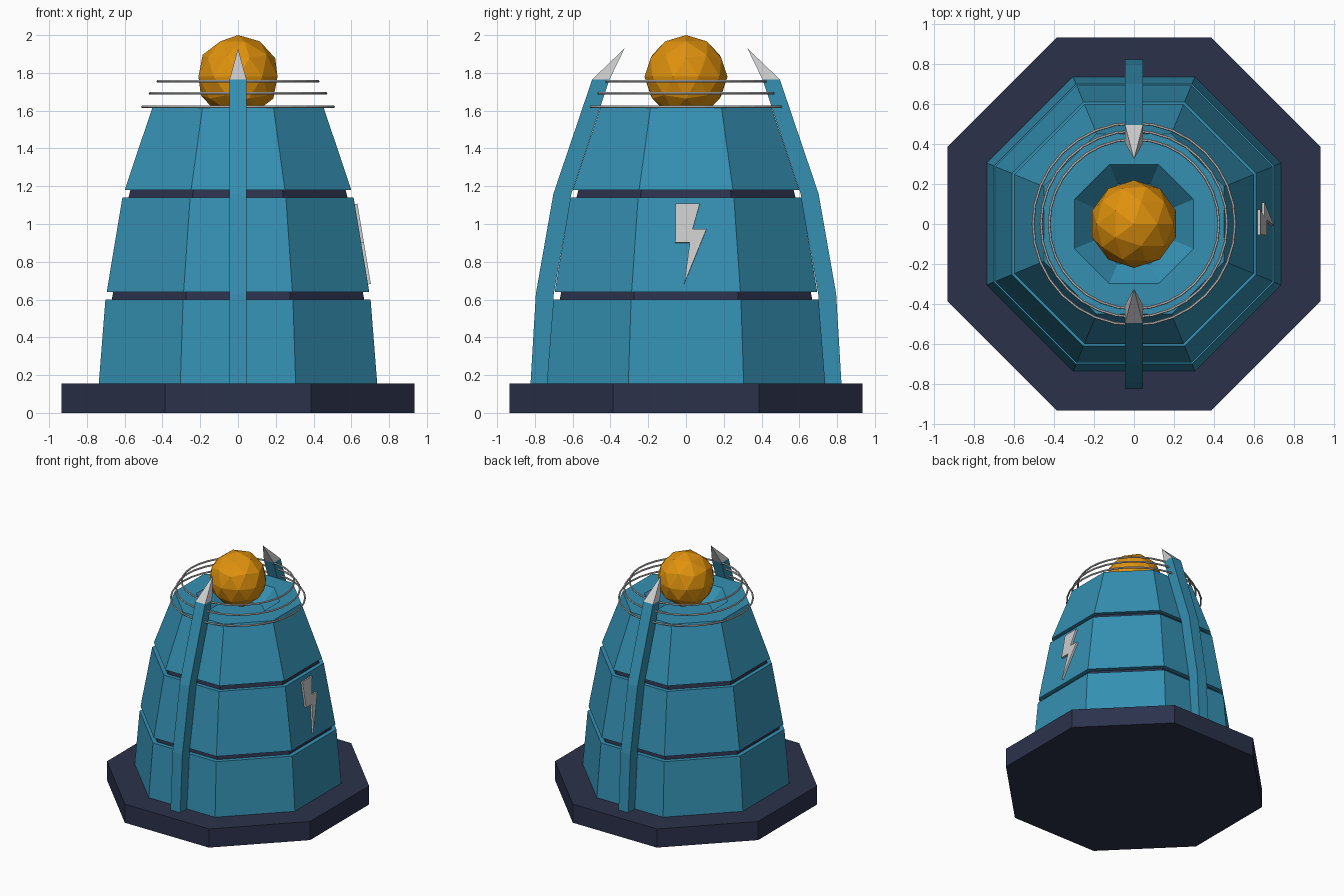
import bpy, bmesh, math
from mathutils import Vector

if "Cube" in bpy.data.objects:
    bpy.data.objects.remove(bpy.data.objects["Cube"])


def material(name, rgb):
    m = bpy.data.materials.new(name)
    m.diffuse_color = (*rgb, 1)
    m.use_nodes = True
    m.node_tree.nodes["Principled BSDF"].inputs["Base Color"].default_value = m.diffuse_color
    return m


TEAL = material("teal", (0.035, 0.28, 0.45))
NAVY = material("navy", (0.024, 0.031, 0.07))
AMBER = material("amber", (0.75, 0.29, 0.004))


def finish(name, bm, mat=None):
    bmesh.ops.recalc_face_normals(bm, faces=bm.faces)
    me = bpy.data.meshes.new(name)
    bm.to_mesh(me)
    bm.free()
    if mat:
        me.materials.append(mat)
    ob = bpy.data.objects.new(name, me)
    bpy.context.collection.objects.link(ob)
    return ob


def loft(name, loops, mat=None):
    """Bridge successive closed point loops and cap both ends."""
    bm = bmesh.new()
    rows = [[bm.verts.new(p) for p in loop] for loop in loops]
    n = len(rows[0])
    for a, b in zip(rows, rows[1:]):
        for i in range(n):
            j = (i + 1) % n
            bm.faces.new((a[i], a[j], b[j], b[i]))
    bm.faces.new(rows[0][::-1])
    bm.faces.new(rows[-1])
    return finish(name, bm, mat)


def octagon(apothem, z):
    r = apothem / math.cos(math.pi / 8)
    return [(r * math.cos(a), r * math.sin(a), z)
            for a in (math.pi / 8 + i * math.pi / 4 for i in range(8))]


def octagonal(name, profile, mat):
    return loft(name, [octagon(*p) for p in profile], mat)


# Plinth, three tapered tiers (the top one has a funnel) and recessed bands
octagonal("base_plinth", [(0.935, 0), (0.935, 0.155)], NAVY)
octagonal("lower_tier", [(0.737, 0.155), (0.702, 0.6)], TEAL)
octagonal("middle_tier", [(0.695, 0.64), (0.612, 1.14)], TEAL)
octagonal("upper_tier", [(0.6, 1.18), (0.452, 1.62), (0.298, 1.62), (0.2, 1.5)], TEAL)
octagonal("lower_band", [(0.668, 0.6), (0.661, 0.64)], NAVY)
octagonal("upper_band", [(0.58, 1.14), (0.57, 1.18)], NAVY)

# Curved arms hugging the front and back, each with a pointed tip
W = 0.045
ARM = [(0.733, 0.823, 0.155), (0.7, 0.795, 0.63), (0.607, 0.702, 1.16), (0.405, 0.497, 1.765)]
for side, s in (("front", -1), ("back", 1)):
    loops = [[(-W, s * i, z), (W, s * i, z), (W, s * o, z), (-W, s * o, z)] for i, o, z in ARM]
    loft(side + "_arm", loops, TEAL)
    bm = bmesh.new()
    base = [bm.verts.new(p) for p in loops[-1]]
    tip = bm.verts.new((0, s * 0.325, 1.93))
    bm.faces.new(base)
    for k in range(4):
        bm.faces.new((base[k], base[(k + 1) % 4], tip))
    finish(side + "_arm_tip", bm)

# Wire rings around the top
for i, (r, z) in enumerate(((0.506, 1.62), (0.466, 1.692), (0.425, 1.755))):
    bpy.ops.mesh.primitive_torus_add(major_radius=r, minor_radius=0.007, major_segments=32,
                                     minor_segments=6, location=(0, 0, z))
    bpy.context.object.name = f"wire_ring_{i + 1}"

# Faceted orb
bpy.ops.mesh.primitive_ico_sphere_add(subdivisions=2, radius=0.22, location=(0, 0, 1.78))
orb = bpy.context.object
orb.name = "orb"
orb.data.materials.append(AMBER)

# Lightning bolt lying on the sloping right face
BOLT = [(-0.055, 1.105), (0.073, 1.105), (0.035, 0.97), (0.108, 0.97),
        (-0.01, 0.68), (0.02, 0.9), (-0.057, 0.9)]
slope = (0.612 - 0.695) / 0.5
normal = Vector((1, 0, -slope)).normalized()
outer = [Vector((0.695 + (z - 0.64) * slope, y, z)) + normal * 0.015 for y, z in BOLT]
loft("bolt_emblem", [[p - normal * 0.025 for p in outer], outer])
